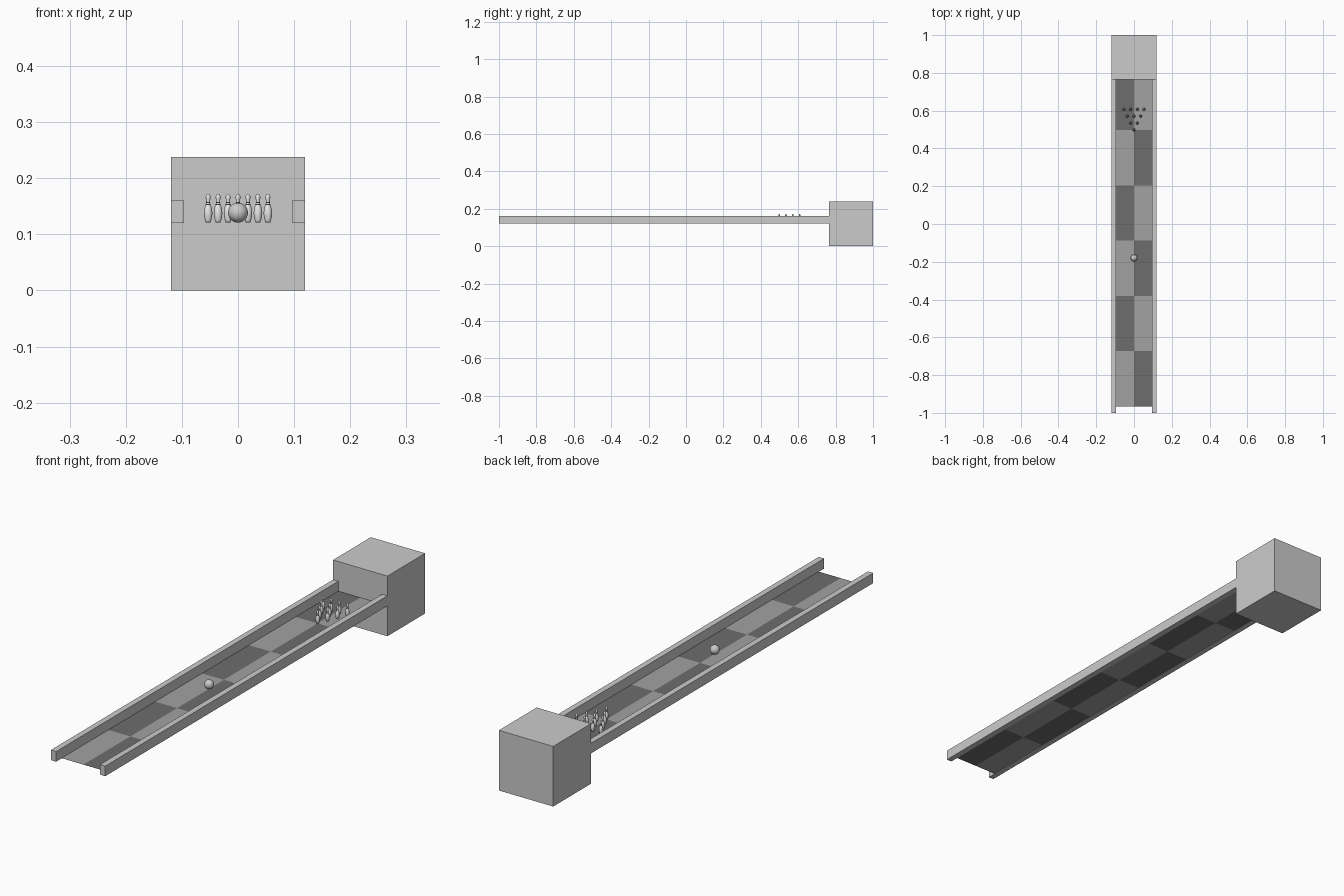
import bpy, bmesh, math
from mathutils import Matrix

if "Cube" in bpy.data.objects:
    bpy.data.objects.remove(bpy.data.objects["Cube"])


def material(name, v):
    m = bpy.data.materials.new(name)
    m.diffuse_color = (v, v, v, 1)
    m.use_nodes = True
    m.node_tree.nodes["Principled BSDF"].inputs["Base Color"].default_value = m.diffuse_color
    return m


GREY = material("light_grey", 0.60)
TILE_LIGHT = material("tile_mid_grey", 0.36)
TILE_DARK = material("tile_dark_grey", 0.155)
WHITE = material("pin_white", 0.85)
BLACK = material("stripe_black", 0.03)
LANE_Z = 0.121


def finish(bm, name, mats, smooth=False):
    bmesh.ops.recalc_face_normals(bm, faces=bm.faces)
    for f in bm.faces:
        f.smooth = smooth
    me = bpy.data.meshes.new(name)
    bm.to_mesh(me)
    bm.free()
    for m in mats:
        me.materials.append(m)
    ob = bpy.data.objects.new(name, me)
    bpy.context.collection.objects.link(ob)
    return ob


def box(name, lo, hi, mat):
    bm = bmesh.new()
    size = [b - a for a, b in zip(lo, hi)]
    mid = [(a + b) / 2 for a, b in zip(lo, hi)]
    bmesh.ops.create_cube(bm, size=1, matrix=Matrix.Translation(mid) @ Matrix.Diagonal((*size, 1)))
    return finish(bm, name, [mat])


# Pin housing and the two side rails
box("pin_housing", (-0.119, 0.764, 0), (0.119, 1.0, 0.238), GREY)
box("rail_left", (-0.119, -1, 0.12), (-0.096, 0.787, 0.16), GREY)
box("rail_right", (0.096, -1, 0.12), (0.119, 0.787, 0.16), GREY)

# Checkered lane sheet
bm = bmesh.new()
y0, y1, rows = -0.966, 0.79, 6
bmesh.ops.create_grid(bm, x_segments=2, y_segments=rows, size=1,
                      matrix=Matrix.Translation((0, (y0 + y1) / 2, LANE_Z))
                      @ Matrix.Diagonal((0.097, (y1 - y0) / 2, 1, 1)))
for f in bm.faces:
    c = f.calc_center_median()
    row = int((c.y - y0) / (y1 - y0) * rows)
    f.material_index = (row + (c.x > 0)) % 2
lane = finish(bm, "lane", [TILE_LIGHT, TILE_DARK])
if lane.data.polygons[0].normal.z < 0:
    lane.data.flip_normals()

# Ball
bm = bmesh.new()
bmesh.ops.create_uvsphere(bm, u_segments=32, v_segments=16, radius=0.0177,
                          matrix=Matrix.Translation((0, -0.18, LANE_Z + 0.0177)))
finish(bm, "ball", [GREY], True)

# Pin: lathed profile (radius, height) with two dark neck stripes
profile = [(0, 0), (0.0042, 0), (0.0055, 0.004), (0.0070, 0.010), (0.0076, 0.016),
           (0.0072, 0.022), (0.0058, 0.028), (0.0044, 0.0315), (0.0041, 0.0330),
           (0.0036, 0.0350), (0.0034, 0.0365), (0.0034, 0.0385), (0.0040, 0.042),
           (0.0044, 0.0455), (0.0038, 0.0485), (0.0022, 0.0505), (0, 0.051)]
bm = bmesh.new()
verts = [bm.verts.new((r, 0, z)) for r, z in profile]
edges = [bm.edges.new(p) for p in zip(verts, verts[1:])]
bmesh.ops.spin(bm, geom=verts + edges, axis=(0, 0, 1), cent=(0, 0, 0),
               angle=math.tau, steps=20, use_merge=True)
bmesh.ops.remove_doubles(bm, verts=bm.verts, dist=1e-6)
for f in bm.faces:
    z = f.calc_center_median().z
    f.material_index = int(0.0315 < z < 0.0330 or 0.0350 < z < 0.0365)
pin = finish(bm, "pin", [WHITE, BLACK], True)

# Ten pins in a triangle
for row in range(4):
    for i in range(row + 1):
        ob = pin if row == 0 else pin.copy()
        if row:
            bpy.context.collection.objects.link(ob)
        ob.name = f"pin_{row + 1}_{i + 1}"
        ob.location = ((i - row / 2) * 0.0355, 0.498 + row * 0.0365, LANE_Z)
